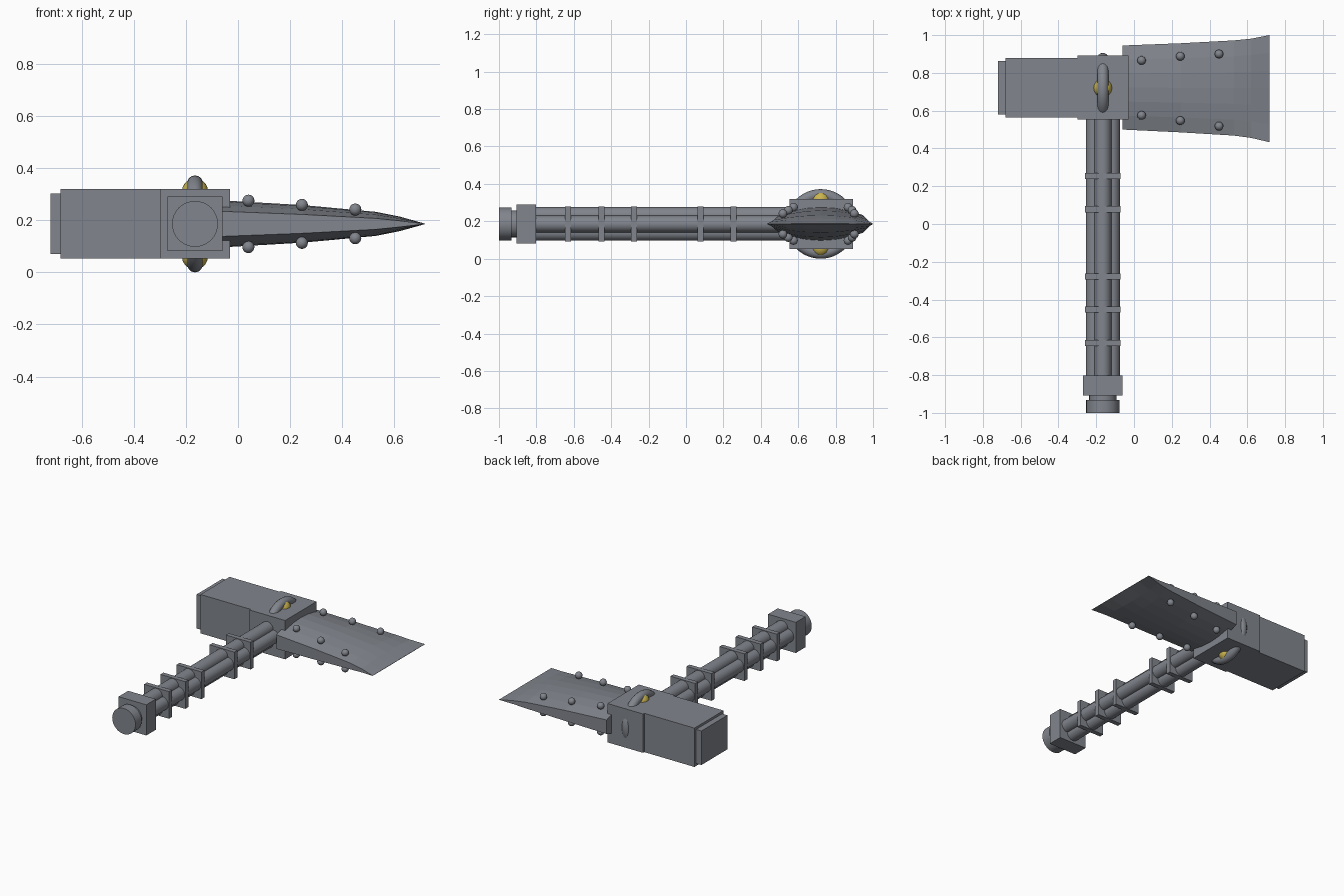
import bpy, bmesh, math
from mathutils import Vector

if "Cube" in bpy.data.objects:
    bpy.data.objects.remove(bpy.data.objects["Cube"])

CX, CY, CZ = -0.165, 0.72, 0.186   # handle axis x, head centre y, mid-plane z


def material(name, rgb):
    m = bpy.data.materials.new(name)
    m.diffuse_color = (*rgb, 1)
    m.use_nodes = True
    m.node_tree.nodes["Principled BSDF"].inputs["Base Color"].default_value = m.diffuse_color
    return m


STEEL = material("steel grey", (0.22, 0.235, 0.265))
GOLD = material("gold", (0.60, 0.46, 0.08))


def finish(name, mat, smooth=False):
    ob = bpy.context.object
    ob.name = name
    ob.data.materials.append(mat)
    if smooth:
        bpy.ops.object.shade_smooth_by_angle(angle=math.radians(40))
    return ob


def box(name, x0, x1, y0, y1, z0, z1):
    bpy.ops.mesh.primitive_cube_add(size=1, location=((x0 + x1) / 2, (y0 + y1) / 2, (z0 + z1) / 2))
    bpy.context.object.scale = (x1 - x0, y1 - y0, z1 - z0)
    bpy.ops.object.transform_apply(location=False, rotation=False)
    return finish(name, STEEL)


def rod(name, r, y0, y1, dx=0, dz=0, sides=24):
    bpy.ops.mesh.primitive_cylinder_add(vertices=sides, radius=r, depth=y1 - y0,
                                        location=(CX + dx, (y0 + y1) / 2, CZ + dz),
                                        rotation=(math.pi / 2, 0, 0))
    return finish(name, STEEL, True)


def ball(name, r, loc, mat):
    bpy.ops.mesh.primitive_uv_sphere_add(segments=16, ring_count=10, radius=r, location=loc)
    return finish(name, mat, True)


# hammer head: striking cap, body, centre block
box("hammer_cap", -0.72, -0.67, 0.58, 0.862, 0.07, 0.303)
box("hammer_body", -0.68, -0.30, 0.565, 0.88, 0.053, 0.319)
box("centre_block", -0.30, -0.03, 0.553, 0.893, 0.053, 0.319)

# ring through the centre block, with a gold stud above and below
bpy.ops.mesh.primitive_torus_add(major_segments=48, minor_segments=14, major_radius=0.156,
                                 minor_radius=0.03, location=(CX, CY, CZ),
                                 rotation=(0, math.pi / 2, 0))
finish("head_ring", STEEL, True)
for s in (-1, 1):
    ball("gold_stud", 0.05, (CX, CY, CZ + s * 0.125), GOLD)

# blade: stations of x, low y, high y, edge half thickness, middle half thickness
stations = [(-0.06, 0.50, 0.945, 0.048, 0.090),
            (0.25, 0.485, 0.957, 0.036, 0.072),
            (0.53, 0.468, 0.972, 0.021, 0.046),
            (0.62, 0.456, 0.981, 0.012, 0.028),
            (0.717, 0.433, 1.0, 0.0005, 0.001)]
bm = bmesh.new()
N = 6
rings = []
for x, lo, hi, e, m in stations:
    top, bottom = [], []
    for i in range(N + 1):
        t = 2 * i / N - 1
        y = lo + (hi - lo) * i / N
        h = e + (m - e) * (1 - t * t)
        top.append(bm.verts.new((x, y, CZ + h)))
        bottom.append(bm.verts.new((x, y, CZ - h)))
    rings.append(top + bottom[::-1])
for a, b in zip(rings, rings[1:]):
    for i in range(len(a)):
        j = (i + 1) % len(a)
        bm.faces.new((a[i], a[j], b[j], b[i]))
bm.faces.new(rings[0])
bm.faces.new(rings[-1])
bmesh.ops.recalc_face_normals(bm, faces=bm.faces)
mesh = bpy.data.meshes.new("blade")
bm.to_mesh(mesh)
bm.free()
mesh.materials.append(STEEL)
bpy.context.collection.objects.link(bpy.data.objects.new("blade", mesh))

# blade rivets on both sides
for x, lo, hi, h in ((0.04, 0.575, 0.866, 0.089), (0.245, 0.547, 0.888, 0.073), (0.45, 0.518, 0.9, 0.055)):
    for y in (lo, hi):
        for s in (-1, 1):
            ball("blade_rivet", 0.023, (x, y, CZ + s * h), STEEL)

# handle: four bundled rods
for k in range(4):
    a = k * math.pi / 2
    rod("handle_rod", 0.045, -0.82, 0.60, 0.045 * math.cos(a), 0.045 * math.sin(a))

# square grip plates
for y in (0.254, 0.078, -0.278, -0.453, -0.63):
    box("grip_plate", CX - 0.094, CX + 0.094, y - 0.016, y + 0.016, CZ - 0.093, CZ + 0.093)

# pommel: square block, neck, round end
box("pommel_block", CX - 0.105, CX + 0.105, -0.907, -0.803, CZ - 0.105, CZ + 0.105)
rod("pommel_neck", 0.072, -0.94, -0.90)
rod("pommel_end", 0.088, -1.0, -0.932, sides=32)
